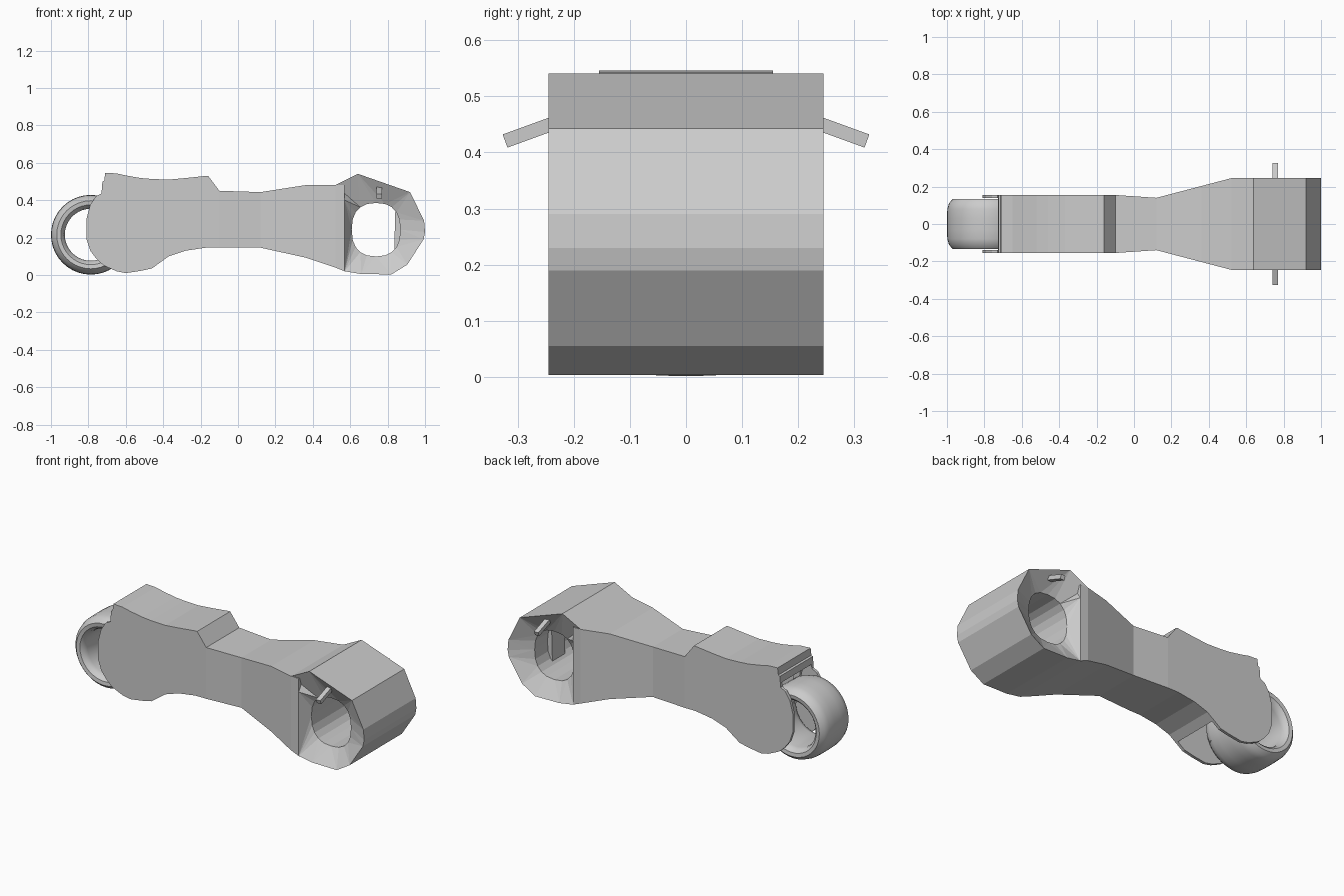
import bpy, bmesh, math
from mathutils import Matrix

if "Cube" in bpy.data.objects:
    bpy.data.objects.remove(bpy.data.objects["Cube"])


def make_object(name, bm):
    bmesh.ops.recalc_face_normals(bm, faces=bm.faces)
    me = bpy.data.meshes.new(name)
    bm.to_mesh(me)
    bm.free()
    ob = bpy.data.objects.new(name, me)
    bpy.context.collection.objects.link(ob)
    return ob


def prism(name, pts, y0, y1):
    """Extrude an x-z outline between two y values."""
    bm = bmesh.new()
    f = bm.faces.new([bm.verts.new((x, y0, z)) for x, z in pts])
    r = bmesh.ops.extrude_face_region(bm, geom=[f])
    for v in r['geom']:
        if isinstance(v, bmesh.types.BMVert):
            v.co.y = y1
    return make_object(name, bm)


# Main body: cross-sections (x, bottom z, top z, half width)
stations = [
    (-.81, .19, .30, .155), (-.79, .13, .375, .155), (-.76, .09, .42, .155),
    (-.73, .06, .435, .155), (-.725, .057, .50, .155), (-.715, .05, .505, .155),
    (-.71, .047, .546, .155), (-.65, .02, .543, .155), (-.60, .01, .532, .155),
    (-.52, .022, .518, .155), (-.46, .035, .513, .155), (-.37, .10, .51, .155),
    (-.28, .13, .518, .155), (-.17, .146, .53, .155), (-.16, .146, .53, .155),
    (-.10, .146, .45, .155), (.12, .146, .443, .14), (.36, .093, .48, .203),
    (.52, .04, .48, .245), (.57, .02, .48, .245)]
bm = bmesh.new()
rings = [[bm.verts.new((x, sy * w, z)) for sy, z in ((-1, b), (1, b), (1, t), (-1, t))]
         for x, b, t, w in stations]
for a, b in zip(rings, rings[1:]):
    for i in range(4):
        j = (i + 1) % 4
        bm.faces.new((a[i], a[j], b[j], b[i]))
bm.faces.new(rings[0])
bm.faces.new(rings[-1])
body = make_object("body", bm)

# Wheel well cut between the two tail plates
well = prism("wheel_well_cutter",
             [(-1.1, -.1), (-.40, -.1), (-.42, .12), (-.52, .38), (-.70, .46), (-1.1, .46)],
             -.138, .138)
well.hide_render = True
well.hide_viewport = True
mod = body.modifiers.new("wheel_well", 'BOOLEAN')
mod.operation = 'DIFFERENCE'
mod.solver = 'EXACT'
mod.object = well

# Front housing: outer shell, sloping rims and a tunnel through it
outline = [(.52, .48), (.64, .541), (.92, .443), (.995, .29), (1.0, .23), (.992, .19),
           (.905, .055), (.82, .003), (.66, .005), (.57, .02), (.57, .40)]
bm = bmesh.new()


def ring(pts, y):
    vs = [bm.verts.new((x, y, z)) for x, z in pts]
    return [bm.edges.new((vs[i], vs[(i + 1) % len(vs)])) for i in range(len(vs))]


def sgn_pow(v):
    return math.copysign(abs(v) ** .82, v)


hole = [(.738 + .13 * sgn_pow(math.cos(a)), .242 + .143 * sgn_pow(math.sin(a)))
        for a in (-math.tau * i / 20 for i in range(20))]
loops = [ring(outline, -.245), ring(outline, .245), ring(hole, .18), ring(hole, -.18)]
for i in range(4):
    bmesh.ops.bridge_loops(bm, edges=loops[i] + loops[(i + 1) % 4])
make_object("front_housing", bm)

# Flat bracket inside the tunnel
prism("tunnel_bracket", [(.835, .12), (.87, .13), (.87, .37), (.842, .38)], -.06, .06)

# Handles angled down and outward on each side
for side, s in (("left", 1), ("right", -1)):
    bm = bmesh.new()
    bmesh.ops.create_cube(bm, size=1, matrix=Matrix.Translation((.755, s * .252, .446))
                          @ Matrix.Rotation(-s * math.radians(20), 4, 'X')
                          @ Matrix.Diagonal((.028, .15, .025, 1)))
    make_object("handle_" + side, bm)

# Hubless rear wheel: lathe a closed cross-section (radius, y)
half = [(.213, .03), (.211, .08), (.202, .112), (.182, .133), (.160, .130), (.145, .115), (.139, .09)]
section = half + [(r, -y) for r, y in reversed(half)]
bm = bmesh.new()
N = 40
cols = [[bm.verts.new((-.787 + r * math.cos(math.tau * k / N), y,
                       .215 + r * math.sin(math.tau * k / N))) for r, y in section]
        for k in range(N)]
for k in range(N):
    a, b = cols[k], cols[(k + 1) % N]
    for i in range(len(section)):
        j = (i + 1) % len(section)
        bm.faces.new((a[i], a[j], b[j], b[i]))
wheel = make_object("rear_wheel", bm)
bpy.context.view_layer.objects.active = wheel
wheel.select_set(True)
bpy.ops.object.shade_smooth_by_angle(angle=math.radians(35))

# Wheel struts in the well
for side, s in (("left", 1), ("right", -1)):
    prism("wheel_strut_" + side, [(-.70, .47), (-.66, .47), (-.60, .12), (-.63, .12)],
          s * .085, s * .105)
